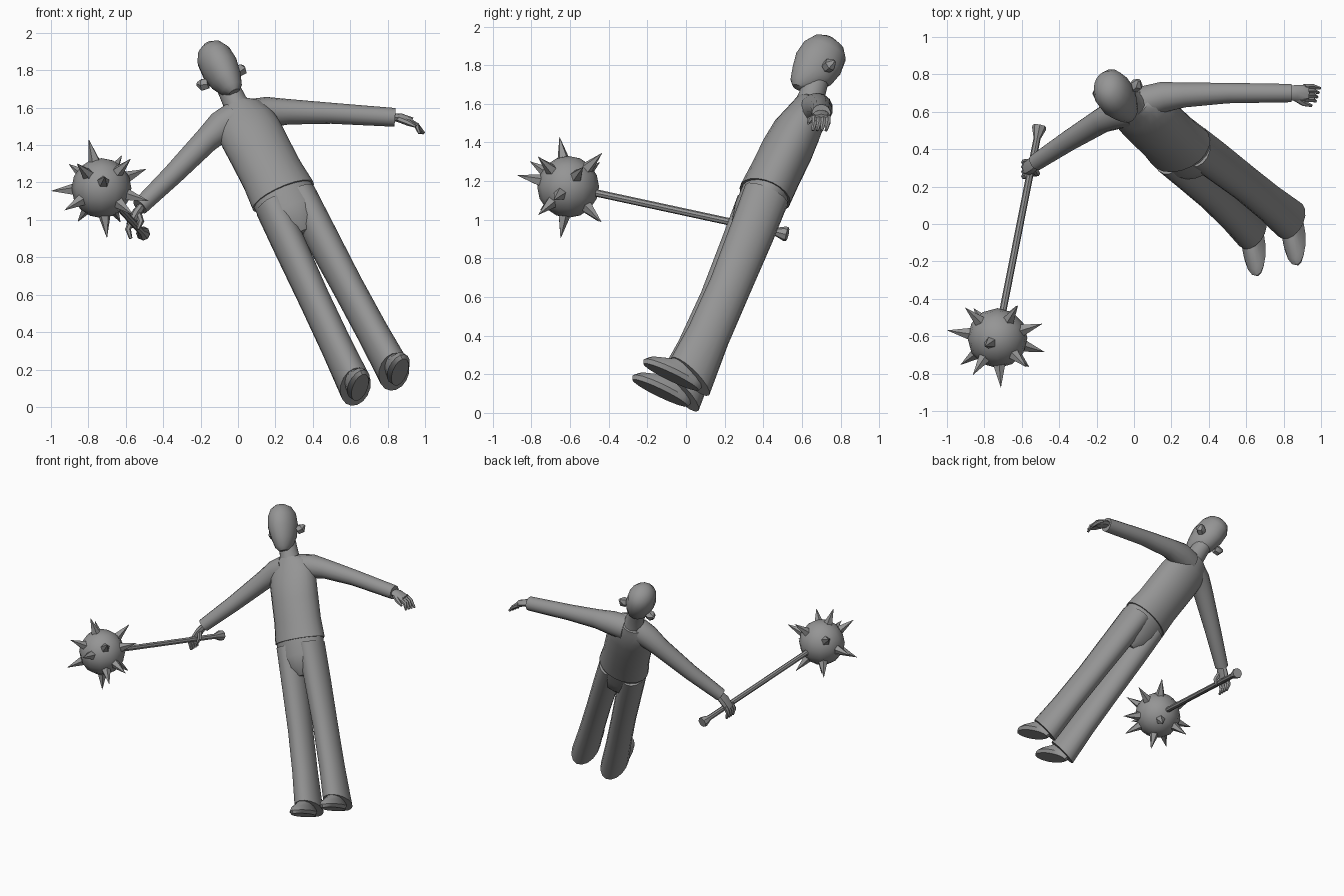
import bpy, bmesh, math
from mathutils import Vector, Matrix

cube = bpy.data.objects.get("Cube")
if cube:
    bpy.data.objects.remove(cube, do_unlink=True)

grey = bpy.data.materials.new("plain_grey")
grey.use_nodes = True
GREY = (0.3, 0.3, 0.3, 1)
grey.diffuse_color = GREY
grey.node_tree.nodes["Principled BSDF"].inputs["Base Color"].default_value = GREY

# Leaning body frame: columns are the figure's left, back and up
up = Vector((-0.42, 0.37, 0.83)).normalized()
left = Vector((0.907, 0.24, 0.347))
left = (left - up * left.dot(up)).normalized()
back = up.cross(left)
BODY = Matrix((left, back, up)).transposed().to_4x4()
BODY.translation = Vector((-0.02, 0.66, 1.63)) - up * 1.83


def finish(name, bm, matrix=None, angle=40):
    bmesh.ops.recalc_face_normals(bm, faces=bm.faces)
    if matrix:
        bm.transform(matrix)
    mesh = bpy.data.meshes.new(name)
    bm.to_mesh(mesh)
    bm.free()
    mesh.materials.append(grey)
    ob = bpy.data.objects.new(name, mesh)
    bpy.context.collection.objects.link(ob)
    bpy.ops.object.select_all(action='DESELECT')
    ob.select_set(True)
    bpy.context.view_layer.objects.active = ob
    bpy.ops.object.shade_smooth_by_angle(angle=math.radians(angle))
    return ob


def skin_rings(rings):
    bm = bmesh.new()
    loops = [[bm.verts.new(p) for p in ring] for ring in rings]
    n = len(loops[0])
    for a, b in zip(loops, loops[1:]):
        for i in range(n):
            j = (i + 1) % n
            bm.faces.new((a[i], a[j], b[j], b[i]))
    bm.faces.new(loops[0])
    bm.faces.new(loops[-1])
    return bm


def loft(name, sections, sides=16, x=0):
    """Stack ellipses (y, z, half width, half depth, slope) in the body frame."""
    rings = []
    for y, z, rx, ry, *slope in sections:
        ring = []
        for i in range(sides):
            a = math.tau * i / sides
            dy = ry * math.sin(a)
            ring.append(Vector((x + rx * math.cos(a), y + dy,
                                z + (slope[0] * dy if slope else 0))))
        rings.append(ring)
    return finish(name, skin_rings(rings), BODY)


def tube(name, points, radii, sides=10, flat=1, matrix=None):
    """Sweep a round or flattened section along a path."""
    pts = [Vector(p) for p in points]
    rings = []
    for k, p in enumerate(pts):
        d = (pts[min(k + 1, len(pts) - 1)] - pts[max(k - 1, 0)]).normalized()
        u = d.cross(Vector((0, 1, 0))).normalized()
        v = d.cross(u)
        rings.append([p + u * radii[k] * flat * math.cos(math.tau * i / sides)
                      + v * radii[k] * math.sin(math.tau * i / sides)
                      for i in range(sides)])
    return finish(name, skin_rings(rings), matrix)


# Head, neck and ears
loft("head", [(-.095, 1.845, .03, .03), (-.075, 1.875, .06, .075),
              (-.055, 1.94, .085, .11), (-.05, 2.02, .1, .127),
              (-.045, 2.1, .095, .118), (-.045, 2.15, .07, .085),
              (-.05, 2.175, .03, .035)])
loft("neck", [(0, 1.76, .085, .085), (-.01, 1.82, .066, .07),
              (-.02, 1.9, .062, .066), (-.03, 1.97, .06, .066)])
for side, word in ((1, "left"), (-1, "right")):
    tube(word + "_ear", [(side * .085, -.01, 1.98), (side * .115, 0, 1.99),
                         (side * .135, .012, 2.01)], [.03, .035, .01], 6, matrix=BODY)

# Shirt with a hem standing proud of the trousers
loft("shirt", [(-.025, 1.21, .182, .138), (-.02, 1.35, .17, .134),
               (-.015, 1.5, .17, .134), (-.01, 1.62, .172, .125),
               (0, 1.7, .165, .11), (0, 1.765, .14, .09), (0, 1.8, .09, .08)], 20)

# Trousers and shoes
loft("pelvis", [(-.015, .96, .06, .07), (-.02, 1.02, .14, .11),
                (-.025, 1.1, .172, .124), (-.025, 1.25, .172, .126)], 20)
for side, word in ((1, "left"), (-1, "right")):
    leg = loft(word + "_trouser_leg",
               [(-.005, .04, .09, .13, -.37), (-.005, .3, .084, .113),
                (-.005, .6, .083, .11), (-.015, .95, .088, .118),
                (-.025, 1.18, .09, .122)], x=0)
    # lean each leg outward toward the ankle
    inv = BODY.inverted()
    for v in leg.data.vertices:
        p = inv @ v.co
        p.x += side * (.115 - .033 * p.z / 1.18)
        v.co = BODY @ p
    loft(word + "_shoe", [(-.095, -.012, .05, .16), (-.095, .01, .066, .168),
                          (-.085, .04, .058, .15), (-.045, .075, .05, .1),
                          (0, .13, .045, .07)], x=side * .118)

# Sleeves
tube("left_sleeve", [(.06, .65, 1.555), (.16, .68, 1.575), (.27, .69, 1.578),
                     (.5, .70, 1.57), (.84, .70, 1.548)],
     [.09, .083, .068, .056, .05], 14)
tube("right_sleeve", [(-.02, .61, 1.54), (-.09, .59, 1.50), (-.17, .555, 1.425),
                      (-.35, .445, 1.24), (-.525, .33, 1.07)],
     [.09, .083, .068, .056, .046], 14)

# Open left hand
tube("left_palm", [(.82, .70, 1.55), (.87, .70, 1.545), (.93, .70, 1.525)],
     [.036, .044, .042], 8, .55)
for k in range(4):
    y = .735 - k * .023
    tube("left_finger_%d" % (k + 1), [(.91, y, 1.53), (.955, y, 1.505),
         (.995 - .008 * k, y - .01, 1.462)], [.016, .015, .008], 6)
tube("left_thumb", [(.86, .675, 1.54), (.91, .645, 1.52), (.95, .632, 1.50)],
     [.018, .017, .008], 6)

# Right hand closed round the shaft
tube("right_palm", [(-.51, .34, 1.08), (-.545, .315, 1.03), (-.575, .295, .97)],
     [.036, .046, .04], 8, .6)
for k in range(4):
    y = .335 - k * .025
    tube("right_finger_%d" % (k + 1), [(-.57, y, .99), (-.588, y - .005, .95),
         (-.573, y - .01, .9)], [.016, .016, .009], 6)
tube("right_thumb", [(-.535, .30, 1.04), (-.518, .27, .99), (-.535, .26, .95)],
     [.018, .017, .008], 6)

# Mace shaft with a flared pommel
ball = Vector((-.73, -.61, 1.17))
butt = Vector((-.505, .525, .925))
axis = (ball - butt).normalized()
tube("mace_shaft", [butt, butt + axis * .015, butt + axis * .07, ball],
     [.036, .038, .019, .019], 8)

# Mace ball
bm = bmesh.new()
bmesh.ops.create_uvsphere(bm, u_segments=12, v_segments=8, radius=.16)
finish("mace_ball", bm, Matrix.Translation(ball))

# Spikes, pointing out of the ball in scattered directions
directions = [(-.06, -.04, .23), (.03, -.04, -.27), (-.26, .04, -.015),
              (.235, .075, .1), (.22, -.065, -.06), (.015, -.22, .05),
              (-.2, -.145, -.12), (.17, -.155, -.145), (-.17, .16, .125),
              (.1, .17, -.18), (-.12, -.18, .12), (.1, .16, .16),
              (-.12, .15, -.17), (.14, -.14, .14)]
for k, d in enumerate(directions):
    d = Vector(d).normalized()
    bm = bmesh.new()
    bmesh.ops.create_cone(bm, cap_ends=True, segments=5, radius1=.036,
                          radius2=.001, depth=.13)
    turn = d.to_track_quat('Z', 'Y').to_matrix().to_4x4()
    finish("mace_spike_%d" % (k + 1), bm,
           Matrix.Translation(ball + d * .205) @ turn, 30)
